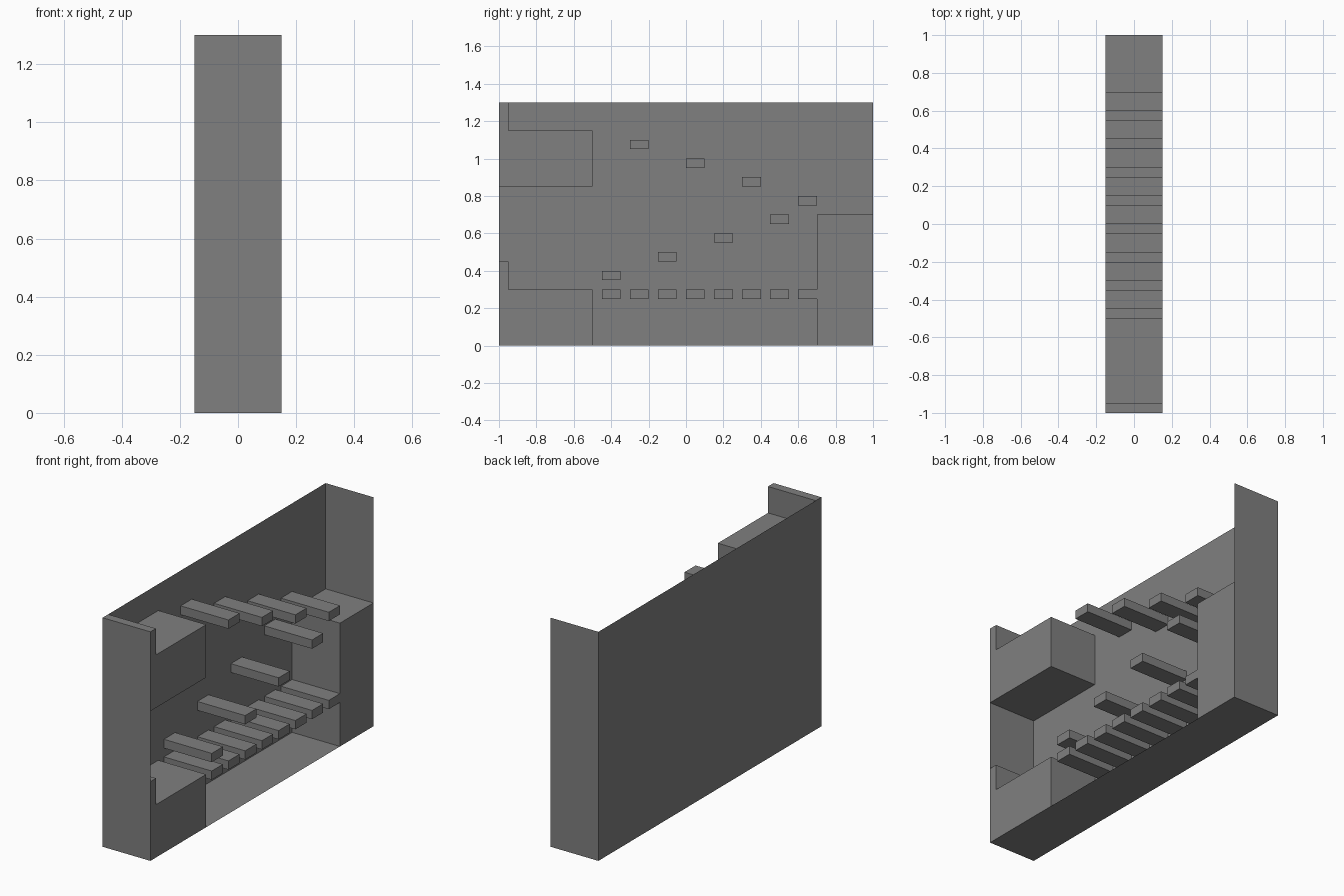
import bpy, bmesh

if "Cube" in bpy.data.objects:
    bpy.data.objects.remove(bpy.data.objects["Cube"])

HALF = 0.15            # half depth in x
HEIGHT = 1.3

grey = bpy.data.materials.new("dark_grey")
grey.diffuse_color = (0.214, 0.214, 0.214, 1)
grey.use_nodes = True
grey.node_tree.nodes["Principled BSDF"].inputs["Base Color"].default_value = grey.diffuse_color


def finish(bm, name):
    mesh = bpy.data.meshes.new(name)
    bm.to_mesh(mesh)
    bm.free()
    mesh.materials.append(grey)
    obj = bpy.data.objects.new(name, mesh)
    bpy.context.collection.objects.link(obj)
    return obj


def prism(name, profile):
    """Extrude a (y, z) profile through the full depth of the case."""
    bm = bmesh.new()
    face = bm.faces.new([bm.verts.new((-HALF, y, z)) for y, z in profile])
    out = bmesh.ops.extrude_face_region(bm, geom=[face], use_keep_orig=True)
    verts = [g for g in out["geom"] if isinstance(g, bmesh.types.BMVert)]
    bmesh.ops.translate(bm, verts=verts, vec=(2 * HALF, 0, 0))
    bmesh.ops.recalc_face_normals(bm, faces=bm.faces)
    return finish(bm, name)


def rect(y0, y1, z0, z1):
    return [(y0, z0), (y1, z0), (y1, z1), (y0, z1)]


# Thin outer case: a box without its top and its +x side
bm = bmesh.new()
bmesh.ops.create_cube(bm, size=1)
for v in bm.verts:
    v.co = (v.co.x * 2 * HALF, v.co.y * 2, (v.co.z + 0.5) * HEIGHT)
bm.normal_update()
open_sides = [f for f in bm.faces if f.normal.z > 0.5 or f.normal.x > 0.5]
bmesh.ops.delete(bm, geom=open_sides, context='FACES')
finish(bm, "outer_case")

# Stepped ledges at the -y end, each with a thin upright lip
for name, z0, z1 in (("lower_ledge", 0, 0.3), ("upper_ledge", 0.85, 1.15)):
    prism(name, [(-1, z0), (-0.5, z0), (-0.5, z1), (-0.95, z1),
                 (-0.95, z1 + 0.15), (-1, z1 + 0.15)])

# Tall block at the +y end
prism("end_block", rect(0.7, 1, 0, 0.7))

# Level row of slats forming the bridge
for i in range(8):
    y = -0.45 + 0.15 * i
    prism("bridge_slat", rect(y, y + 0.1, 0.25, 0.3))

# Zigzag of climbing steps, from the lowest upwards
for i, y in enumerate((-0.45, -0.15, 0.15, 0.45, 0.6, 0.3, 0, -0.3)):
    top = 0.4 + 0.1 * i
    prism("climbing_step", rect(y, y + 0.1, top - 0.05, top))
